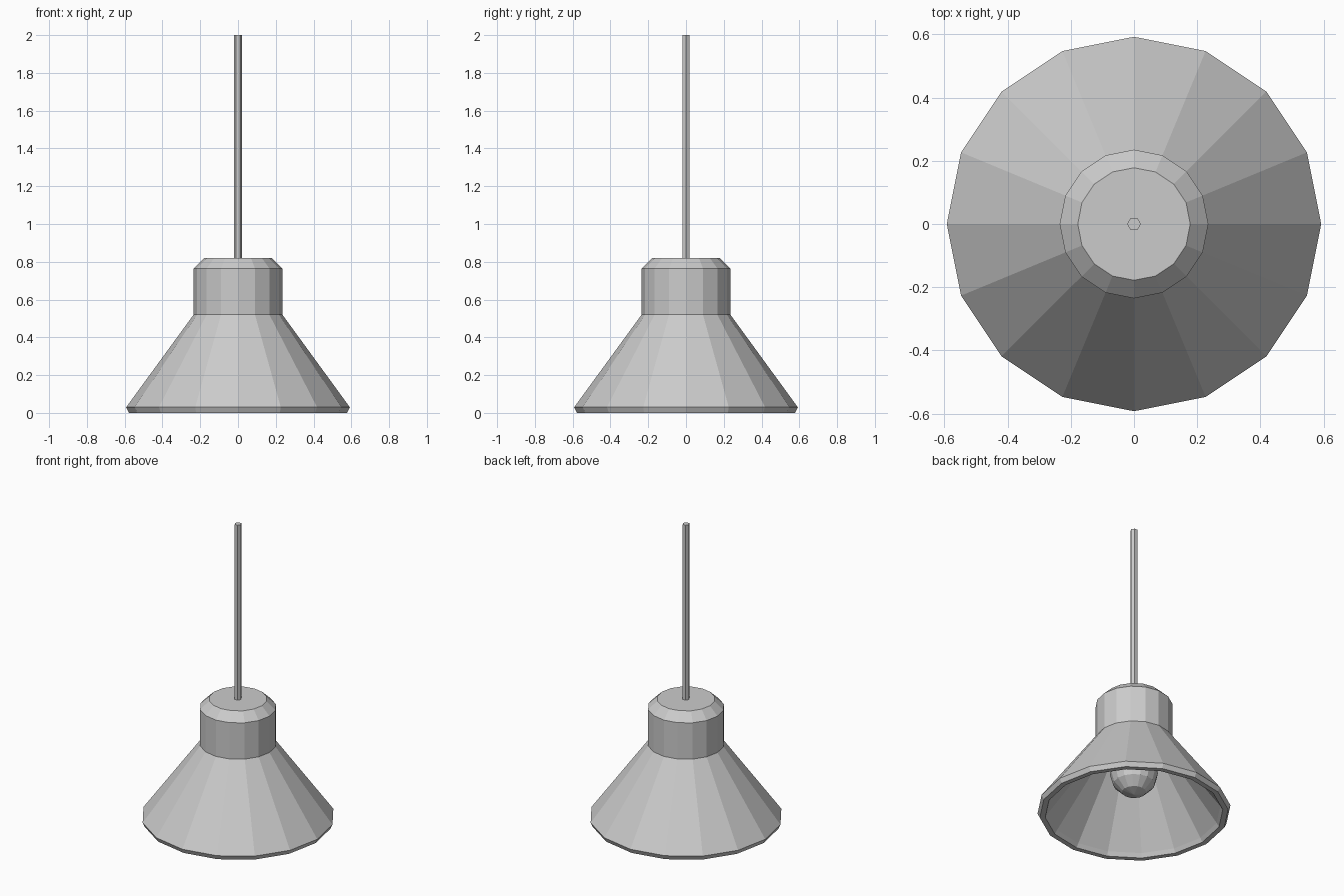
import bpy, bmesh, math

if "Cube" in bpy.data.objects:
    bpy.data.objects.remove(bpy.data.objects["Cube"])


def lathe(name, profile, sides):
    """Spin (radius, z) points round the z axis; radius 0 makes a pole."""
    bm = bmesh.new()
    rings = []
    for r, z in profile:
        if r == 0:
            rings.append([bm.verts.new((0, 0, z))] * sides)
        else:
            rings.append([bm.verts.new((r * math.cos(2 * math.pi * i / sides),
                                        r * math.sin(2 * math.pi * i / sides), z))
                          for i in range(sides)])
    for a, b in zip(rings, rings[1:]):
        for i in range(sides):
            j = (i + 1) % sides
            bm.faces.new(dict.fromkeys((a[i], a[j], b[j], b[i])))
    bmesh.ops.recalc_face_normals(bm, faces=bm.faces)
    mesh = bpy.data.meshes.new(name)
    bm.to_mesh(mesh)
    bm.free()
    obj = bpy.data.objects.new(name, mesh)
    bpy.context.collection.objects.link(obj)
    return obj


# Hollow shade: outer cap and cone, rolled rim, then the inner wall
lathe("shade", [(0, 0.82), (0.178, 0.82), (0.235, 0.765), (0.235, 0.52),
                (0.592, 0.03), (0.578, 0), (0.545, 0), (0.53, 0.026),
                (0.185, 0.505), (0.185, 0.745), (0.158, 0.77), (0, 0.77)], 16)

# Hanging cord
lathe("cord", [(0, 0.80), (0.022, 0.80), (0.022, 2), (0, 2)], 6)

# Bulb: faceted globe
globe = [(0.147 * math.sin(math.radians(a)), 0.28 - 0.147 * math.cos(math.radians(a)))
         for a in range(0, 181, 30)]
globe[0], globe[-1] = (0, 0.133), (0, 0.427)
lathe("bulb", globe, 16)

# Stem holding the bulb
lathe("bulb_stem", [(0, 0.41), (0.05, 0.41), (0.05, 0.77), (0, 0.77)], 8)
